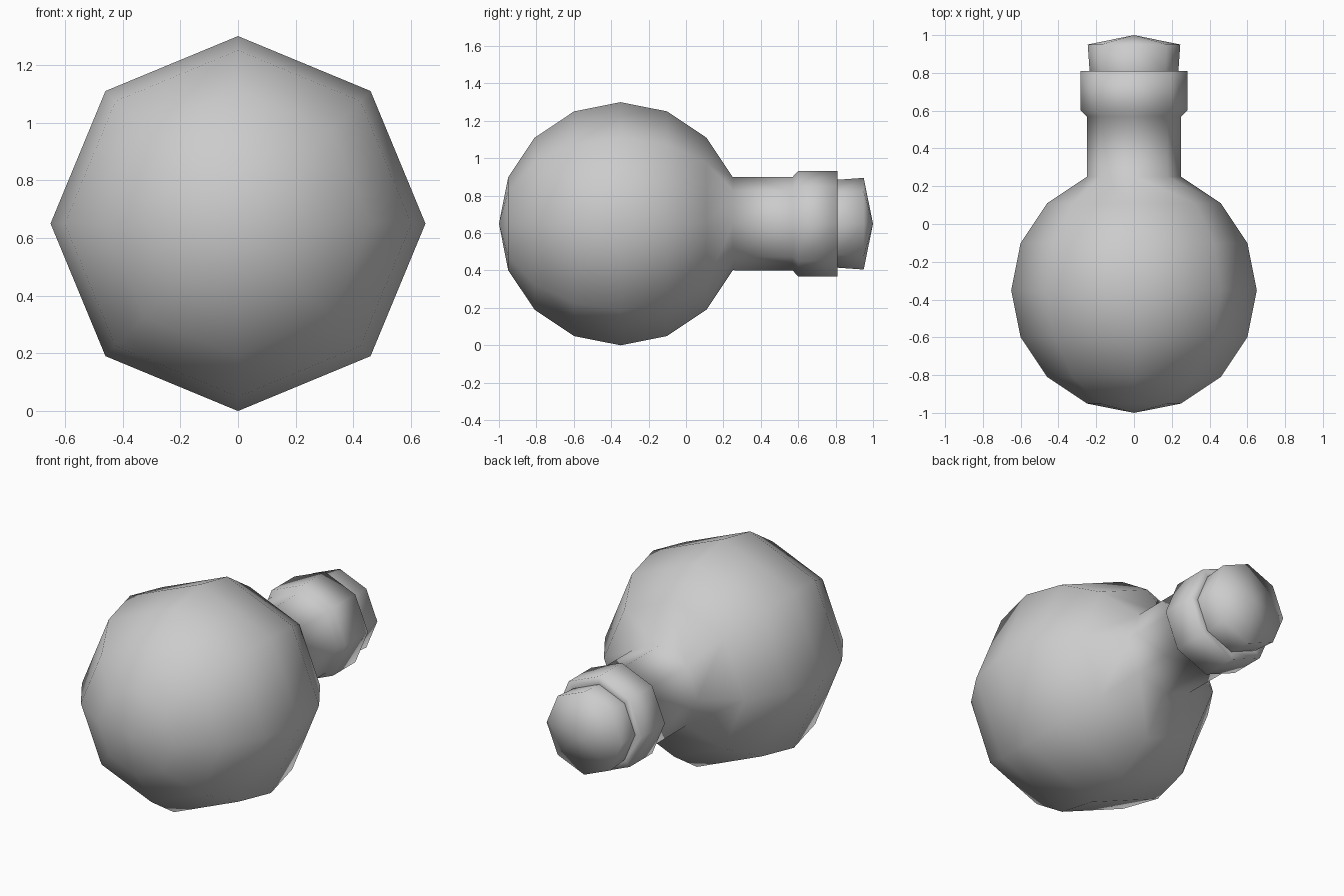
import bpy, bmesh, math

if "Cube" in bpy.data.objects:
    bpy.data.objects.remove(bpy.data.objects["Cube"])

SIDES = 8
AXIS_Z = 0.65


def revolve(name, profile):
    """Turn (radius, y) points about the horizontal y axis; radius 0 makes a pole."""
    bm = bmesh.new()
    rings = []
    for r, y in profile:
        if r == 0:
            rings.append([bm.verts.new((0, y, AXIS_Z))] * SIDES)
        else:
            rings.append([bm.verts.new((r * math.cos(a), y, AXIS_Z + r * math.sin(a)))
                          for a in (2 * math.pi * i / SIDES for i in range(SIDES))])
    for lo, hi in zip(rings, rings[1:]):
        for i in range(SIDES):
            j = (i + 1) % SIDES
            corners = list(dict.fromkeys((lo[i], lo[j], hi[j], hi[i])))
            bm.faces.new(corners)
    bmesh.ops.recalc_face_normals(bm, faces=bm.faces)
    for f in bm.faces:
        f.smooth = True
    mesh = bpy.data.meshes.new(name)
    bm.to_mesh(mesh)
    bm.free()
    obj = bpy.data.objects.new(name, mesh)
    bpy.context.collection.objects.link(obj)
    return obj


# Round flask: sphere arc up to the neck, then straight neck and thick lip
R, CY = 0.65, -0.35
bulb = [(0, CY - R)] + [(R * math.sin(t), CY - R * math.cos(t))
                        for t in (math.pi * k / 8 for k in range(1, 8))]
revolve("flask", bulb + [(0.25, 0.57), (0.282, 0.60), (0.282, 0.81), (0.235, 0.81)])

# Stopper with a shallow pointed top
revolve("cork", [(0, 0.75), (0.233, 0.75), (0.235, 0.81), (0.245, 0.95), (0, 1.0)])
